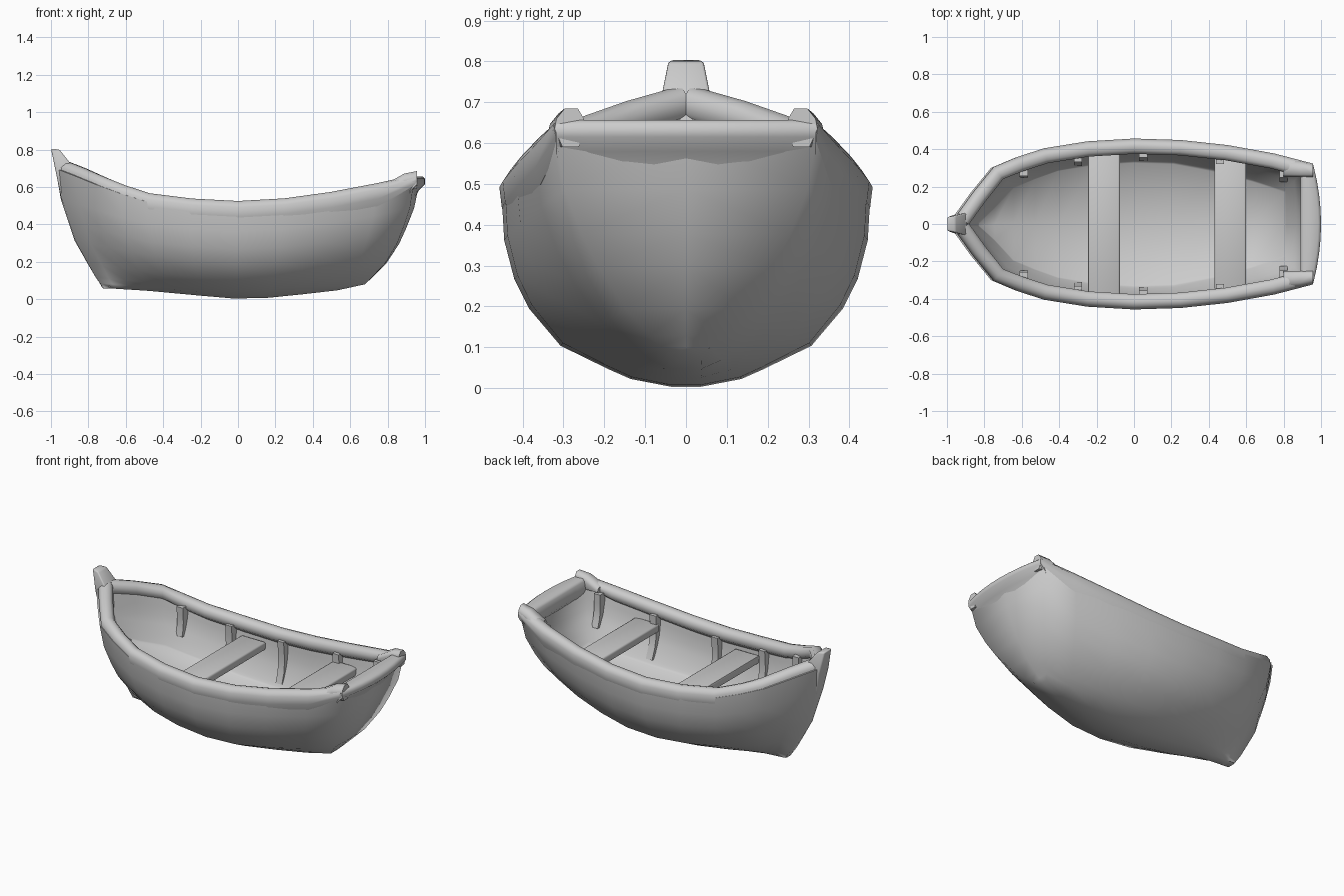
import bpy, bmesh, math
from mathutils import Vector

if "Cube" in bpy.data.objects:
    bpy.data.objects.remove(bpy.data.objects["Cube"])

grey = bpy.data.materials.new("plain grey")
grey.diffuse_color = (0.6, 0.6, 0.6, 1)
grey.use_nodes = True
grey.node_tree.nodes["Principled BSDF"].inputs["Base Color"].default_value = grey.diffuse_color


def finish(bm, name, bevel=0.0, angle=45):
    bmesh.ops.recalc_face_normals(bm, faces=bm.faces[:])
    if bevel:
        bmesh.ops.bevel(bm, geom=bm.edges[:], offset=bevel, segments=2,
                        affect='EDGES', profile=0.5)
    me = bpy.data.meshes.new(name)
    bm.to_mesh(me)
    bm.free()
    ob = bpy.data.objects.new(name, me)
    bpy.context.collection.objects.link(ob)
    me.materials.append(grey)
    bpy.ops.object.select_all(action='DESELECT')
    ob.select_set(True)
    bpy.context.view_layer.objects.active = ob
    bpy.ops.object.shade_smooth_by_angle(angle=math.radians(angle))
    return ob


def interp(table, t):
    if t <= table[0][0]:
        return table[0][1]
    for (a, p), (b, q) in zip(table, table[1:]):
        if t <= b:
            return p + (q - p) * (t - a) / (b - a)
    return table[-1][1]


def loft(name, rings, bevel=0.0, angle=45):
    """Closed solid through rings of equal point count."""
    bm = bmesh.new()
    vs = [[bm.verts.new(p) for p in r] for r in rings]
    n = len(vs[0])
    for a, b in zip(vs, vs[1:]):
        for i in range(n):
            j = (i + 1) % n
            bm.faces.new((a[i], a[j], b[j], b[i]))
    bm.faces.new(vs[0])
    bm.faces.new(vs[-1])
    return finish(bm, name, bevel, angle)


def box(name, x0, x1, y0, y1, z0, z1, bevel):
    return loft(name, [[(x, y0, z0), (x, y1, z0), (x, y1, z1), (x, y0, z1)]
                       for x in (x0, x1)], bevel)


# Hull lines: half beam and sheer height along x, keel height along u
BEAM = [(-.95, .045), (-.86, .17), (-.75, .305), (-.62, .36), (-.48, .405),
        (-.25, .442), (0, .457), (.25, .449), (.5, .422), (.75, .377), (.95, .325)]
SHEER = [(-.95, .735), (-.86, .70), (-.75, .655), (-.62, .607), (-.48, .563),
         (-.25, .535), (0, .522), (.25, .536), (.5, .57), (.75, .617), (.95, .662)]
KEEL = [(0, .06), (.17, .045), (.44, .01), (.53, 0), (.66, .01), (.94, .055), (1, .08)]
STEM = [(0, -.72), (.1, -.765), (.4, -.87), (.75, -.94), (1, -.965)]
STERN = [(0, .68), (.2, .785), (.4, .85), (.7, .915), (1, .94)]
FULL = [(0, .08), (.04, .3), (.09, .42), (.21, .68), (.4, .85), (.55, .93), (.75, .985), (1, 1)]
VEE = [(0, .12), (.09, .28), (.21, .46), (.4, .67), (.55, .80), (.75, .93), (1, 1)]
ROWS = [r[0] for r in FULL]


def hull_point(u, zf, inset):
    """Point on the outer skin, or on the inner skin above a flat floor."""
    xg = -.95 + 1.9 * u
    k = interp(KEEL, u)
    top = interp(SHEER, xg) - .04
    z = k + (top - k) * zf
    if inset:
        floor = .18 + (.24 if xg < 0 else .13) * xg * xg
        z = floor + (top - floor) * zf
        zf = (z - k) / (top - k)
    x0 = interp(STEM, zf) + 1.5 * inset
    x1 = interp(STERN, zf) - inset
    b = max(0, (abs(2 * u - 1) - .25) / .75) ** 1.5
    f = interp(FULL, zf) * (1 - b) + interp(VEE, zf) * b
    w = max((interp(BEAM, xg) - .005) * f, .03) - inset
    return Vector((x0 + (x1 - x0) * u, max(w, .01), z))


# Hull: outer and inner skins joined at the rim
def skin(bm, inset):
    secs = []
    n = len(ROWS)
    for xg, _ in BEAM:
        pts = [hull_point((xg + .95) / 1.9, r, inset) for r in ROWS]
        mid = Vector((pts[0].x, 0, pts[0].z))
        ring = [Vector((p.x, -p.y, p.z)) for p in reversed(pts)] + [mid] + pts
        secs.append([bm.verts.new(p) for p in ring])
    for a, b in zip(secs, secs[1:]):
        for i in range(2 * n):
            bm.faces.new((a[i], a[i + 1], b[i + 1], b[i]))
    for s, bulge in ((secs[0], -.01), (secs[-1], .03)):
        mids = [s[n]]
        for r in range(1, n):
            c = s[n + 1 + r].co
            mids.append(bm.verts.new((c.x + bulge * ROWS[r], 0, c.z)))
        for r in range(n - 1):
            for lo, hi in ((s[n - 1 - r], s[n - 2 - r]), (s[n + 1 + r], s[n + 2 + r])):
                bm.faces.new((lo, hi, mids[r + 1], mids[r]))


bm = bmesh.new()
skin(bm, 0)
skin(bm, .045)
bm.edges.ensure_lookup_table()
bmesh.ops.bridge_loops(bm, edges=[e for e in bm.edges if e.is_boundary])
finish(bm, "hull", angle=75)

# Gunwales: rounded section swept along the sheer on both sides
SECTION = [(.02, -.12), (.006, -.08), (0, -.03), (.018, -.003), (.04, .003),
           (.064, -.002), (.082, -.02), (.082, -.06), (.06, -.08)]
path = [Vector((x, y, interp(SHEER, x))) for x, y in BEAM]
for side, label in ((1, "left"), (-1, "right")):
    rings = []
    for i, p in enumerate(path):
        t = path[min(i + 1, len(path) - 1)] - path[max(i - 1, 0)]
        nrm = Vector((t.y, -t.x, 0)).normalized()
        drop = .55 if i == len(path) - 1 else 1
        rings.append([(p.x + nrm.x * d, side * (p.y + nrm.y * d), p.z + h * drop)
                      for d, h in SECTION])
    loft("gunwale_" + label, rings, angle=75)
    # Raised corner block at the stern, sloping down into the gunwale
    rings = []
    for x, top, wide in ((.80, .622, .350), (.89, .672, .338), (.957, .685, .322)):
        low = top - .05
        rings.append([(x, side * .262, .59), (x, side * (wide - .02), .59), (x, side * wide, low),
                      (x, side * (wide - .005), low + .025), (x, side * (wide - .025), top),
                      (x, side * .265, top), (x, side * .25, top - .025)])
    loft("corner_block_" + label, rings, 0, 60)

# Stem post
STEM_OUT = [(-1, .805), (-.972, .67), (-.945, .54), (-.878, .36), (-.805, .20), (-.722, .055)]
STEM_IN = [(-.955, .80), (-.895, .725), (-.875, .54), (-.82, .36), (-.75, .20), (-.67, .06)]
HALF = [.045, .06, .045, .036, .034, .032]
loft("stem_post", [[(a[0], -h * .8, a[1]), (a[0], h * .8, a[1]),
                    (b[0], h, b[1]), (b[0], -h, b[1])]
                   for a, b, h in zip(STEM_OUT, STEM_IN, HALF)], .008, 60)

# Curved rail across the transom, fading into the hull below
rings = []
for i in range(9):
    y = -.318 + .636 * i / 8
    xo = 1.0 - .042 * (y / .318) ** 2
    rings.append([(.89, y, .57), (.89, y, .645), (.905, y, .657),
                  (xo - .015, y, .657), (xo, y, .645), (xo, y, .615), (xo - .035, y, .58),
                  (xo - .065, y * .96, .51)])
loft("transom_rail", rings, angle=75)

# Seats
box("front_seat", -.245, -.075, -.39, .39, .375, .425, .01)
box("rear_seat", .43, .60, -.352, .352, .41, .46, .01)

# Upright ribs following the inside of the hull
for k, (x, low) in enumerate(((-.59, .3), (-.30, .1), (.05, .1), (.46, .1), (.80, .3))):
    for side in (1, -1):
        rings = []
        for i in range(5):
            zf = low + (.96 - low) * i / 4
            u = (x + .95) / 1.9
            for _ in range(5):
                u += (x - hull_point(u, zf, .045).x) / 1.8
            p = hull_point(u, zf, .045)
            d = .008 + .042 * i / 4
            rings.append([(x - .022, side * (p.y + .01), p.z),
                          (x + .022, side * (p.y + .01), p.z),
                          (x + .022, side * (p.y - d), p.z),
                          (x - .022, side * (p.y - d), p.z)])
        loft("rib_%d_%s" % (k + 1, "left" if side > 0 else "right"), rings)
